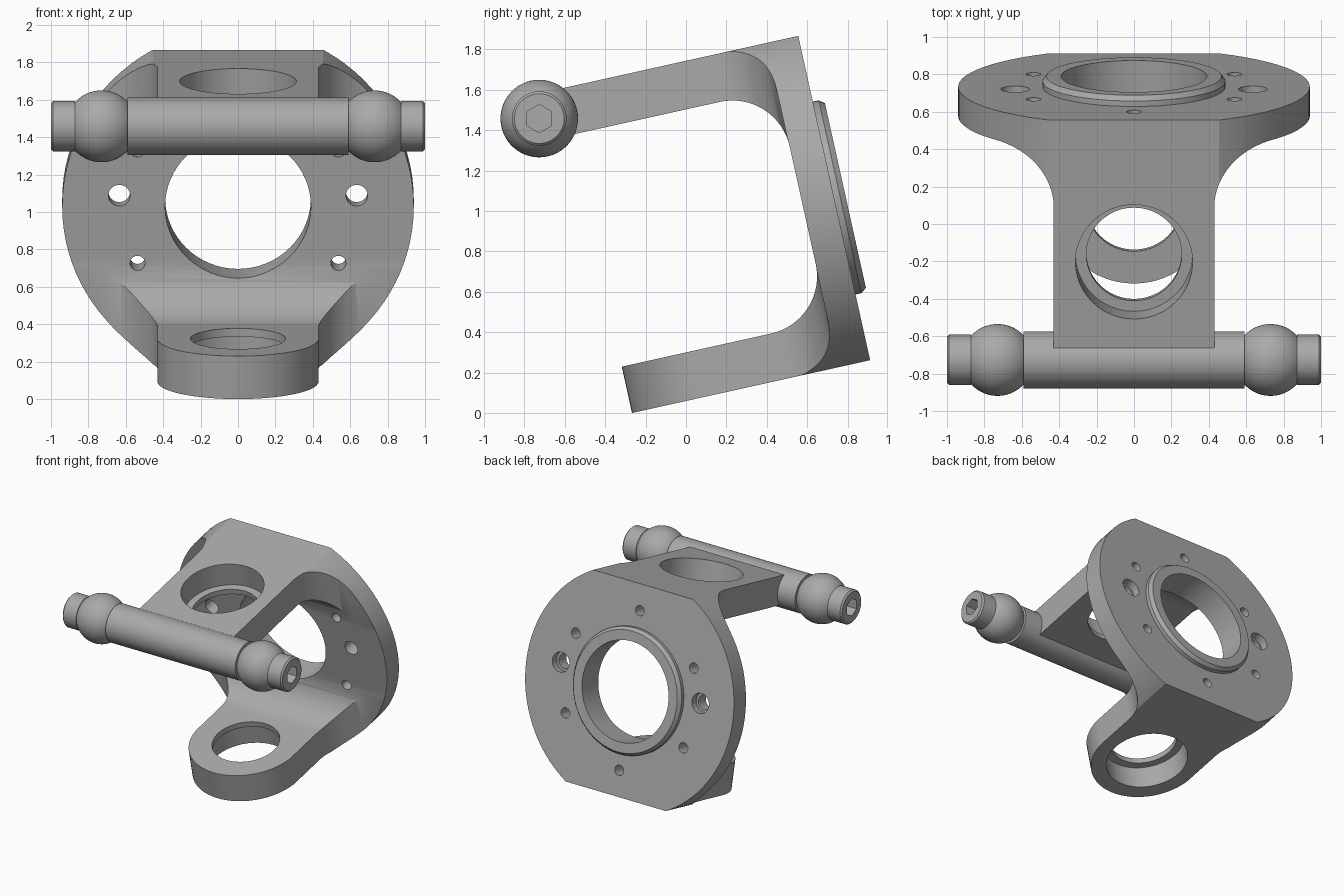
import bpy, bmesh
from math import sin, cos, pi, radians
from mathutils import Matrix

cube = bpy.data.objects.get("Cube")
if cube:
    bpy.data.objects.remove(cube, do_unlink=True)

# One metal grey for everything
grey = bpy.data.materials.new("metal_grey")
grey.use_nodes = True
colour = (0.4, 0.4, 0.4, 1)
grey.diffuse_color = colour
grey.node_tree.nodes["Principled BSDF"].inputs["Base Color"].default_value = colour

# Main sizes, in the bracket's own tilted frame (y along the arms, z up the plate)
HEIGHT, MID = 1.645, 0.8225
ARM, PLATE, HALF = 0.235, 0.16, 0.43
BORE_Y = -0.777
ROD_Y, ROD_Z = -1.341, 1.523
TILT = Matrix.Translation((0, 0.912, 0.261)) @ Matrix.Rotation(radians(12.5), 4, 'X')


def arc(cx, cy, r, start, end, n=16):
    """Points on an arc, angles in degrees."""
    angles = [radians(start + (end - start) * i / n) for i in range(n + 1)]
    return [(cx + r * cos(a), cy + r * sin(a)) for a in angles]


def circle(cx, cy, r, n=48):
    return arc(cx, cy, r, 0, 360, n)[:-1]


def place(axis, a, b, t):
    return {'x': (t, a, b), 'y': (a, t, b), 'z': (a, b, t)}[axis]


def finish(name, bm):
    bmesh.ops.recalc_face_normals(bm, faces=bm.faces)
    mesh = bpy.data.meshes.new(name)
    bm.to_mesh(mesh)
    bm.free()
    mesh.materials.append(grey)
    ob = bpy.data.objects.new(name, mesh)
    bpy.context.collection.objects.link(ob)
    return ob


def prism(name, pts, axis, lo, hi):
    """Extrude a flat outline along an axis."""
    bm = bmesh.new()
    ends = [[bm.verts.new(place(axis, a, b, t)) for a, b in pts] for t in (lo, hi)]
    for end in ends:
        bm.faces.new(end)
    n = len(pts)
    for i in range(n):
        j = (i + 1) % n
        bm.faces.new((ends[0][i], ends[0][j], ends[1][j], ends[1][i]))
    return finish(name, bm)


def lathe(name, profile, axis, ca, cb, closed, n=64):
    """Turn (radius, position) pairs about an axis."""
    bm = bmesh.new()
    rings = [[bm.verts.new(place(axis, a, b, t)) for a, b in circle(ca, cb, r, n)]
             for r, t in profile]
    pairs = list(zip(rings, rings[1:]))
    if closed:
        pairs.append((rings[-1], rings[0]))
    else:
        bm.faces.new(rings[0])
        bm.faces.new(rings[-1])
    for p, q in pairs:
        for i in range(n):
            j = (i + 1) % n
            bm.faces.new((p[i], p[j], q[j], q[i]))
    return finish(name, bm)


def boolean(ob, tool, operation='DIFFERENCE'):
    mod = ob.modifiers.new("cut", 'BOOLEAN')
    mod.operation, mod.solver, mod.object = operation, 'EXACT', tool
    bpy.context.view_layer.objects.active = ob
    bpy.ops.object.modifier_apply(modifier=mod.name)
    bpy.data.objects.remove(tool, do_unlink=True)


def drill(ob, axis, a, b, r, lo, hi, n=48):
    boolean(ob, prism("drill", circle(a, b, r, n), axis, lo, hi))


# Bracket: C-shaped side profile with filleted inner corners
R = 0.29
inner = -PLATE - R
side = [(0, 0), (0, HEIGHT), (ROD_Y, HEIGHT), (ROD_Y, HEIGHT - ARM)]
side += arc(inner, HEIGHT - ARM - R, R, 90, 0)
side += arc(inner, ARM + R, R, 0, -90)
side += [(-1.25, ARM), (-1.25, 0)]
bracket = prism("bracket", side, 'x', -1, 1)

# Plan outline: arm width flaring out into the round plate
F = 0.31
half = [(1.2, 0.2), (1.2, -PLATE - 0.002)]
half += arc(HALF + F, -PLATE - 0.002 - F, F, 90, 180) + [(HALF, -1.5)]
plan = half + [(-x, y) for x, y in reversed(half)]
boolean(bracket, prism("plan", plan, 'z', -0.2, 2), 'INTERSECT')
boolean(bracket, prism("disc", circle(0, MID, 0.94, 96), 'y', -2, 0.3), 'INTERSECT')

# Rounded tip of the lower arm
tip = arc(0, BORE_Y, HALF + 0.001, 0, -180, 32)
tip += [(-0.6, BORE_Y), (-0.6, -1.6), (0.6, -1.6), (0.6, BORE_Y)]
boolean(bracket, prism("tip", tip, 'z', -0.1, 0.6))

# Stepped bores in both arms, with the narrow lip on the inside
LIP = 0.045
drill(bracket, 'z', 0, BORE_Y, 0.255, -0.1, HEIGHT + 0.1)
drill(bracket, 'z', 0, BORE_Y, 0.313, -0.1, ARM - LIP)
drill(bracket, 'z', 0, BORE_Y, 0.313, HEIGHT - ARM + LIP, HEIGHT + 0.1)

# Plate holes: main opening, six small holes, two counterbored holes
drill(bracket, 'y', 0, MID, 0.39, -0.6, 0.1, 64)
for k in range(6):
    a = radians(30 + 60 * k)
    drill(bracket, 'y', 0.62 * cos(a), MID + 0.62 * sin(a), 0.04, -0.2, 0.1, 24)
for s in (-1, 1):
    drill(bracket, 'y', s * 0.635, MID + 0.06, 0.058, -0.3, 0.1, 32)
    drill(bracket, 'y', s * 0.635, MID + 0.06, 0.077, -0.06, 0.1, 32)

# Raised collar on the back of the plate
collar = lathe("back_collar", [(0.39, -0.01), (0.39, 0.057), (0.468, 0.057),
                               (0.489, 0.03), (0.489, -0.01)], 'y', 0, MID, True)

# Cross rod with a ball and a plain stub at each end
ball = [(r, x) for x, r in arc(0.73, 0, 0.192, 137, 43, 20)]
right = [(0.147, 0.59 - 0.006 + 0.006)]
right = [(0.153, 0.59)] + ball + [(0.135, 0.872), (0.135, 0.988), (0.123, 1.0)]
rod = lathe("cross_rod", [(r, -x) for r, x in reversed(right)] + right,
            'x', ROD_Y, ROD_Z, False)

# Hexagonal sockets in the rod ends
hexagon = arc(ROD_Y, ROD_Z, 0.07, 17.5, 377.5, 6)[:-1]
for s in (-1, 1):
    boolean(rod, prism("socket", hexagon, 'x', min(s * 0.9, s * 1.1), max(s * 0.9, s * 1.1)))

# Tilt everything into position and shade
for ob in (bracket, collar, rod):
    ob.data.transform(TILT)
    bpy.ops.object.select_all(action='DESELECT')
    ob.select_set(True)
    bpy.context.view_layer.objects.active = ob
    bpy.ops.object.shade_smooth_by_angle(angle=radians(28))
